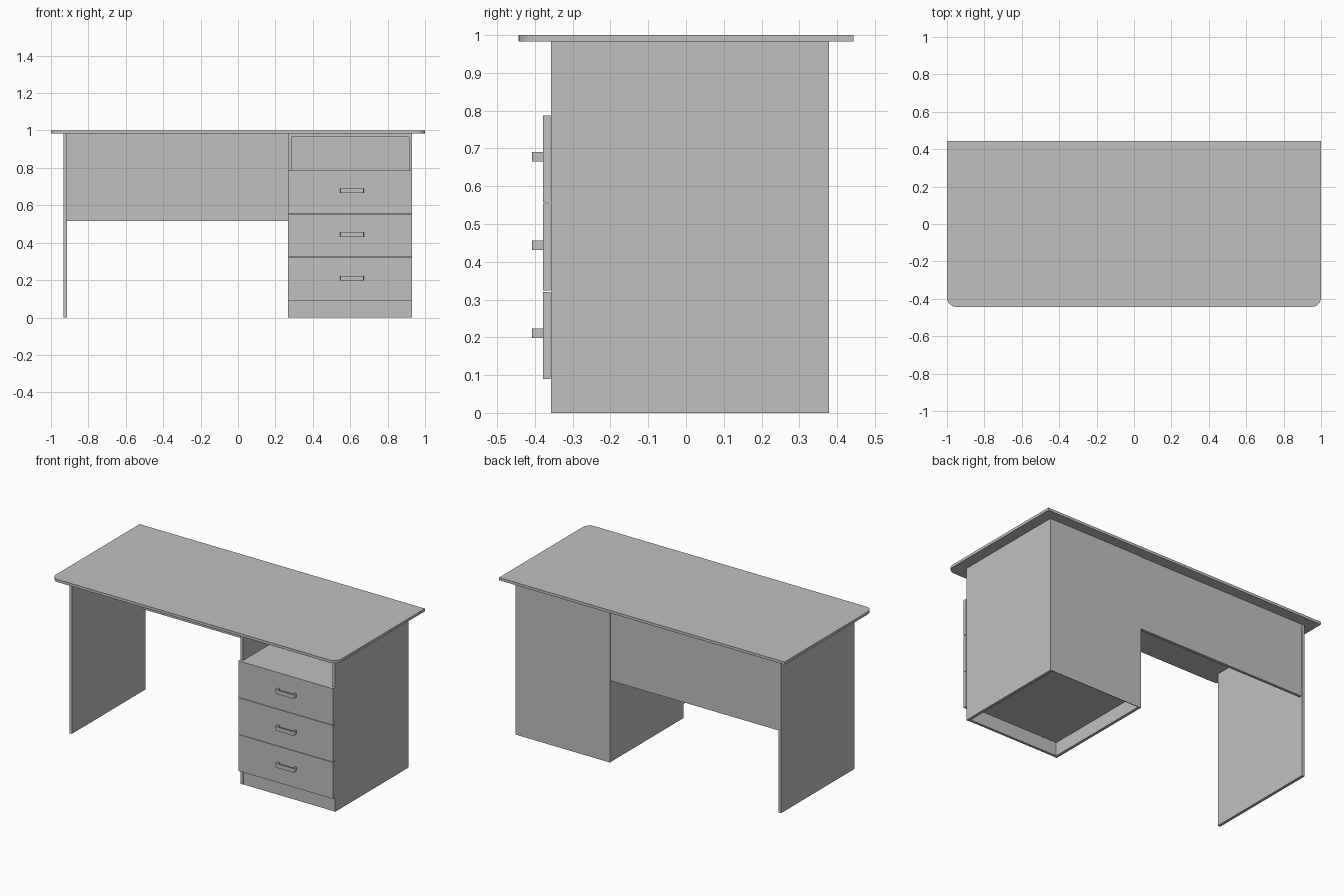
import bpy
import bmesh
from math import cos, sin, pi

cube = bpy.data.objects.get("Cube")
if cube:
    bpy.data.objects.remove(cube, do_unlink=True)

# One plain grey for the whole desk
grey = bpy.data.materials.new("plain grey")
grey.use_nodes = True
colour = (0.53, 0.53, 0.53, 1)
grey.diffuse_color = colour
grey.node_tree.nodes["Principled BSDF"].inputs["Base Color"].default_value = colour


def prism(name, outline, z0, z1):
    """Extrude a flat xy outline from z0 up to z1."""
    bm = bmesh.new()
    face = bm.faces.new([bm.verts.new((x, y, z0)) for x, y in outline])
    grown = bmesh.ops.extrude_face_region(bm, geom=[face])["geom"]
    top = [g for g in grown if isinstance(g, bmesh.types.BMVert)]
    bmesh.ops.translate(bm, verts=top, vec=(0, 0, z1 - z0))
    bmesh.ops.recalc_face_normals(bm, faces=bm.faces)
    mesh = bpy.data.meshes.new(name)
    bm.to_mesh(mesh)
    bm.free()
    mesh.materials.append(grey)
    obj = bpy.data.objects.new(name, mesh)
    bpy.context.collection.objects.link(obj)
    return obj


def board(name, x, y, z):
    return prism(name, [(x[0], y[0]), (x[1], y[0]), (x[1], y[1]), (x[0], y[1])], *z)


def front_arcs(x0, x1, y0, r, steps):
    """Rounded front corners, running from the low-x side to the high-x side."""
    pts = []
    for cx, start in ((x0 + r, pi), (x1 - r, 1.5 * pi)):
        for i in range(steps + 1):
            a = start + i / steps * pi / 2
            pts.append((cx + r * cos(a), y0 + r + r * sin(a)))
    return pts


T = 0.018                      # board thickness
FRONT, BACK = -0.357, 0.375    # carcass depth
UNDER = 0.983                  # underside of the top
PX0, PX1 = 0.268, 0.931        # pedestal sides
INNER = (PX0 + T, PX1 - T)
LEG = -0.932

# Desktop with rounded front corners
prism("desktop", front_arcs(-1, 1, -0.443, 0.05, 8) + [(1, 0.443), (-1, 0.443)], UNDER, 1)

# Side leg panel and modesty panel
board("leg_panel", (LEG, LEG + T), (FRONT, BACK + 0.004), (0, UNDER))
board("modesty_panel", (LEG + T, PX0), (BACK - T, BACK), (0.517, UNDER))

# Drawer pedestal carcass
board("pedestal_inner_side", (PX0, PX0 + T), (FRONT, BACK), (0, UNDER))
board("pedestal_outer_side", (PX1 - T, PX1), (FRONT, BACK), (0, UNDER))
board("pedestal_back", (PX0, PX1), (BACK, BACK + 0.004), (0, UNDER))
board("pedestal_ceiling", INNER, (FRONT, BACK), (UNDER - T, UNDER))
board("niche_shelf", INNER, (FRONT, BACK), (0.768, 0.768 + T))
board("pedestal_floor", INNER, (FRONT, BACK), (0.085, 0.085 + T))
board("plinth", INNER, (FRONT + 0.002, FRONT + T), (0, 0.085))

# Three drawer fronts, each with a bracket handle
HX0, HX1, POST = 0.545, 0.674, 0.012
DRAWER_FACE = FRONT - 0.022
PITCH = 0.2335
for i, level in enumerate(("lower", "middle", "upper")):
    z = 0.09 + i * PITCH
    board(level + "_drawer_front", (PX0, PX1), (DRAWER_FACE, FRONT - 0.002), (z, z + PITCH - 0.003))
    outline = front_arcs(HX0, HX1, -0.407, 0.006, 4)
    outline += [(HX1, DRAWER_FACE), (HX1 - POST, DRAWER_FACE), (HX1 - POST, -0.397),
                (HX0 + POST, -0.397), (HX0 + POST, DRAWER_FACE), (HX0, DRAWER_FACE)]
    prism(level + "_handle", outline, z + 0.108, z + 0.133)
